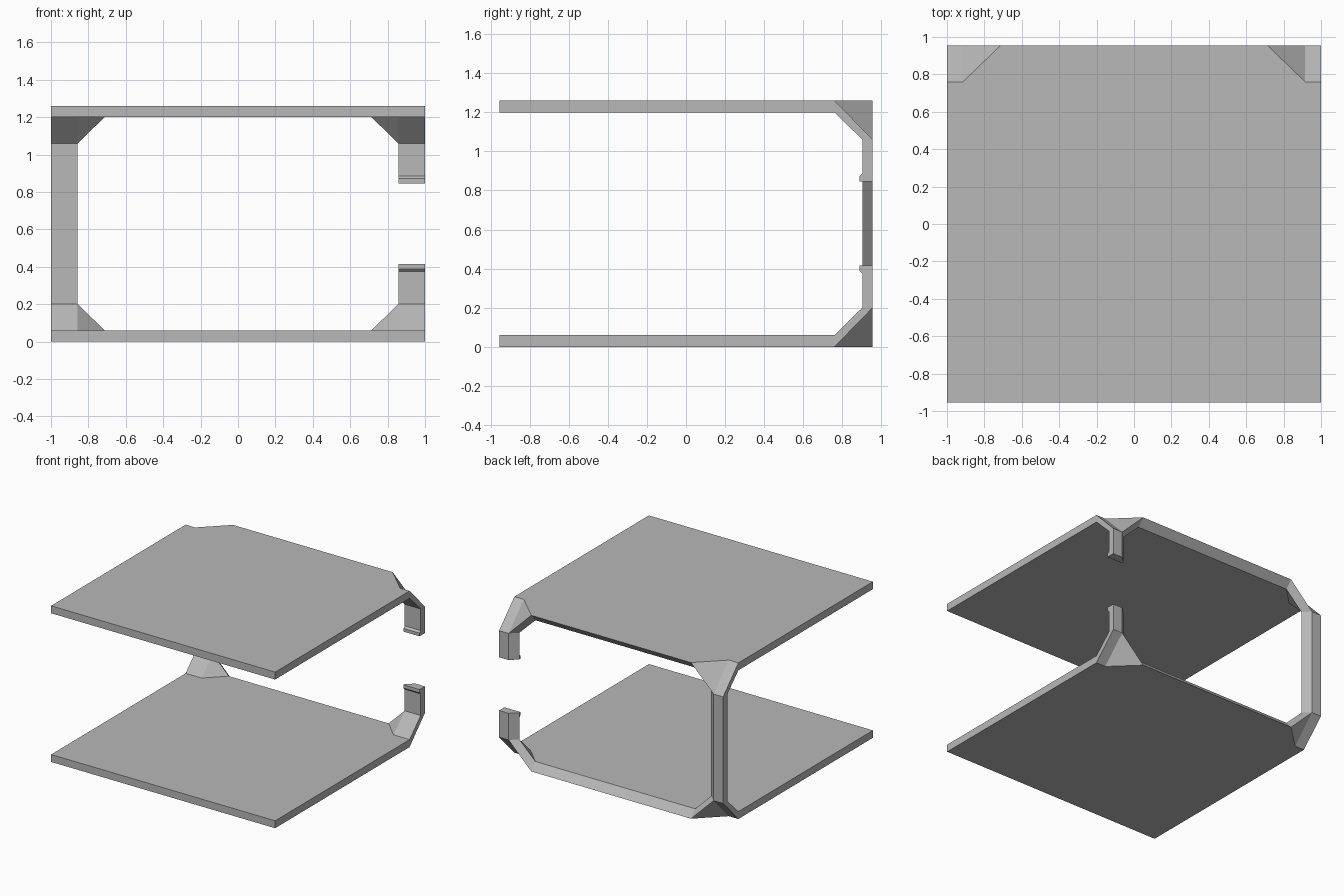
import bpy, bmesh

if "Cube" in bpy.data.objects:
    bpy.data.objects.remove(bpy.data.objects["Cube"])

MID = 0.63            # mirror height between the two plates
IN_X, IN_Y = .857, .902  # inner edges of the posts

# Dark grey material shared by all parts
grey = bpy.data.materials.new("dark_grey")
grey.diffuse_color = (.48, .48, .48, 1)
grey.use_nodes = True
grey.node_tree.nodes["Principled BSDF"].inputs["Base Color"].default_value = grey.diffuse_color


def finish(name, bm):
    """Make an object from bm and mirror it about the middle height."""
    bmesh.ops.recalc_face_normals(bm, faces=bm.faces)
    bmesh.ops.translate(bm, verts=bm.verts, vec=(0, 0, -MID))
    me = bpy.data.meshes.new(name)
    bm.to_mesh(me)
    bm.free()
    me.materials.append(grey)
    ob = bpy.data.objects.new(name, me)
    ob.location.z = MID
    bpy.context.collection.objects.link(ob)
    mod = ob.modifiers.new("mirror_up", 'MIRROR')
    mod.use_axis = (False, False, True)
    mod.use_clip = True
    return ob


# Paired (outer, inner) points of one side of the folded shell
points = {
    "front":    ((1, -.955, 0), (1, -.955, .06)),
    "side":     ((1, .76, 0), (1, .76, .06)),
    "fold":     ((.915, .76, 0), (IN_X, .76, .06)),
    "back":     ((.713, .955, 0), (.713, IN_Y, .06)),
    "foot_out": ((1, .955, .2), (1, IN_Y, .2)),
    "foot_in":  ((.915, .955, .2), (IN_X, IN_Y, .2)),
    "end_out":  ((1, .955, 0), (1, IN_Y, 0)),
    "end_in":   ((.915, .955, 0), (IN_X, IN_Y, 0)),
}
post_top = {1: .415, -1: MID}  # open latch stub on the right, full post on the left

# Plates with folded corners, gussets and posts
bm = bmesh.new()
skins, pair = [{}, {}], {}
for s in (1, -1):
    for key, pts in points.items():
        for skin, (x, y, z) in zip(skins, pts):
            skin[key, s] = bm.verts.new((s * x, y, post_top[s] if "end" in key else z))
        pair[skins[0][key, s]] = skins[1][key, s]

loop = ["front", "side", "fold", "back"]
sheet = [[(k, 1) for k in loop] + [(k, -1) for k in reversed(loop)]]
for s in (1, -1):
    for keys in (("side", "foot_out", "foot_in", "fold"),
                 ("fold", "foot_in", "back"),
                 ("foot_out", "end_out", "end_in", "foot_in")):
        sheet.append([(k, s) for k in keys])
for keys in sheet:
    for skin in skins:
        bm.faces.new([skin[k] for k in keys])

# Close the rim between both skins, leaving the left post open at the mirror
for e in [e for e in bm.edges if e.is_boundary and e.verts[0] in pair]:
    a, b = e.verts
    if min(a.co.z, b.co.z) < MID - .001:
        bm.faces.new((a, b, pair[b], pair[a]))
finish("folded_frame", bm)

# Small hooks on the ends of the latch stubs
bm = bmesh.new()
profile = [(IN_Y, .374), (.887, .389), (.887, .415), (IN_Y, .415)]
ends = [[bm.verts.new((x, y, z)) for y, z in profile] for x in (IN_X, 1)]
for ring in ends:
    bm.faces.new(ring)
for i in range(4):
    j = (i + 1) % 4
    bm.faces.new((ends[0][i], ends[0][j], ends[1][j], ends[1][i]))
finish("latch_hooks", bm)
